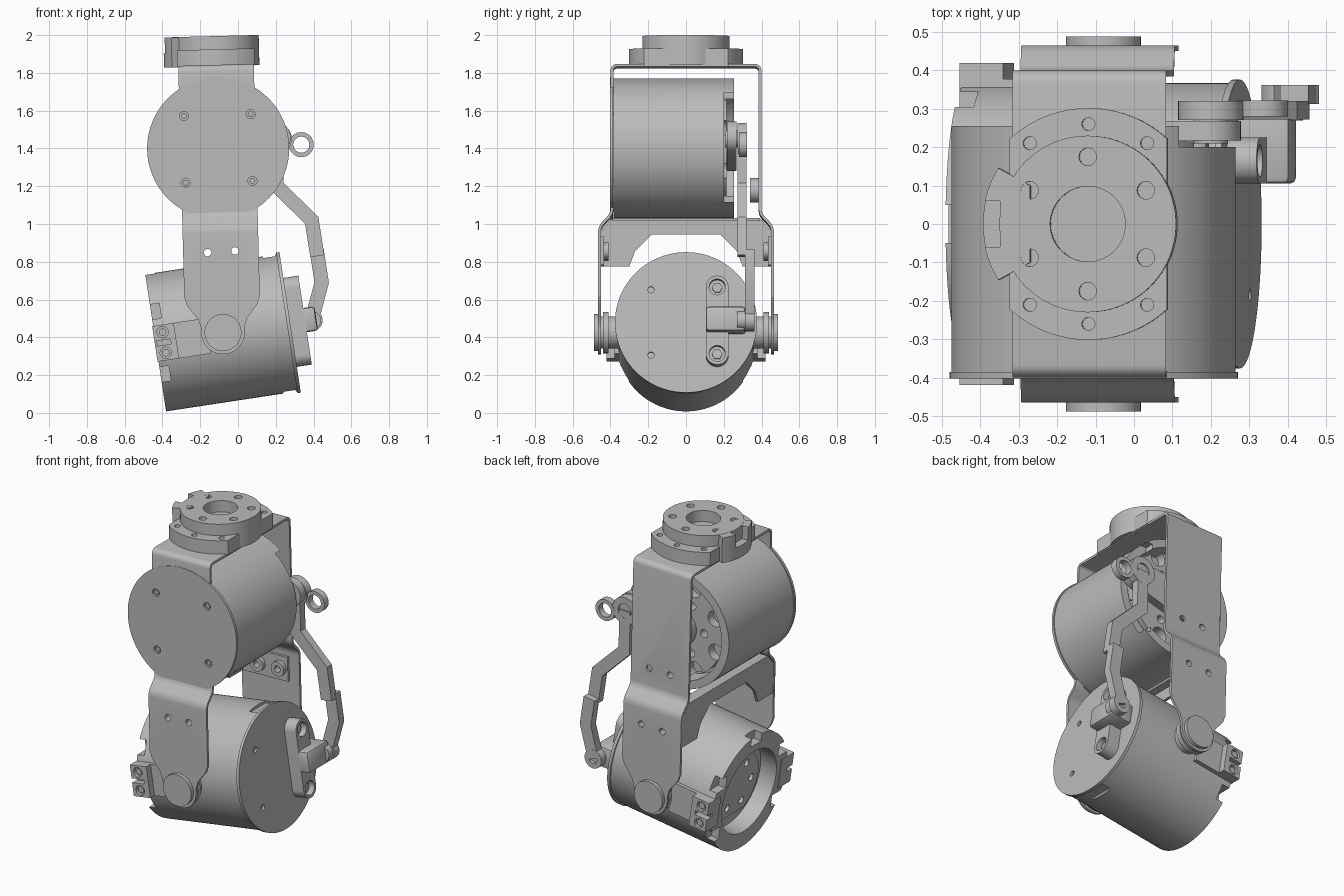
import bpy, bmesh
from math import radians, cos, sin, pi
from mathutils import Matrix, Vector

if "Cube" in bpy.data.objects:
    bpy.data.objects.remove(bpy.data.objects["Cube"], do_unlink=True)

GREY = bpy.data.materials.new("machined_grey")
GREY.use_nodes = True
GREY.diffuse_color = (0.5, 0.5, 0.5, 1)
GREY.node_tree.nodes["Principled BSDF"].inputs["Base Color"].default_value = (0.5, 0.5, 0.5, 1)

WORLD = Matrix()
UPPER = Matrix.Translation((-0.105, 0, 1.4)) @ Matrix.Rotation(radians(-1.5), 4, 'Y')
LOWER = Matrix.Translation((-0.08, 0, 0.425)) @ Matrix.Rotation(radians(-8.65), 4, 'Y')
frame = WORLD


def finish(name, bm):
    bmesh.ops.recalc_face_normals(bm, faces=bm.faces)
    bm.transform(frame)
    mesh = bpy.data.meshes.new(name)
    bm.to_mesh(mesh)
    bm.free()
    mesh.materials.append(GREY)
    ob = bpy.data.objects.new(name, mesh)
    bpy.context.collection.objects.link(ob)
    return ob


def prism(name, outline, axis, lo, hi):
    """Extrude a flat outline along x, y or z."""
    place = {'x': lambda a, b, t: (t, a, b), 'y': lambda a, b, t: (a, t, b),
             'z': lambda a, b, t: (a, b, t)}[axis]
    bm = bmesh.new()
    face = bm.faces.new([bm.verts.new(place(a, b, lo)) for a, b in outline])
    top = bmesh.ops.extrude_face_region(bm, geom=[face])["geom"]
    step = Vector(place(0, 0, hi - lo))
    bmesh.ops.translate(bm, vec=step, verts=[v for v in top if isinstance(v, bmesh.types.BMVert)])
    return finish(name, bm)


def arc(c, r, start, end, n=24):
    return [(c[0] + r * cos(radians(start + (end - start) * i / n)),
             c[1] + r * sin(radians(start + (end - start) * i / n))) for i in range(n + 1)]


def disc(name, c, r, axis, lo, hi, n=32):
    return prism(name, arc(c, r, 0, 360, n)[:-1], axis, lo, hi)


def box(name, x, y, z):
    return prism(name, [(x[0], y[0]), (x[1], y[0]), (x[1], y[1]), (x[0], y[1])], 'z', *z)


def path_outline(pts, width):
    """Offset a polyline to both sides to get a bar outline."""
    pts = [Vector(p) for p in pts]
    left, right = [], []
    for i, p in enumerate(pts):
        a = (p - pts[i - 1]).normalized() if i else None
        b = (pts[i + 1] - p).normalized() if i < len(pts) - 1 else None
        d = ((a or b) + (b or a)).normalized()
        n = Vector((-d.y, d.x)) * width / 2 / d.dot(a or b)
        left.append(p + n)
        right.append(p - n)
    return [tuple(p) for p in left + right[::-1]]


def apply_all(ob):
    bpy.context.view_layer.objects.active = ob
    for m in list(ob.modifiers):
        bpy.ops.object.modifier_apply(modifier=m.name)


def cut(ob, cutters):
    for c in cutters:
        m = ob.modifiers.new("cut", 'BOOLEAN')
        m.operation, m.solver, m.object = 'DIFFERENCE', 'EXACT', c
    apply_all(ob)
    for c in cutters:
        bpy.data.objects.remove(c, do_unlink=True)


def holes(centres, r, axis, lo, hi):
    return [disc("hole", c, r, axis, lo, hi, 16) for c in centres]


def polar(r, angles):
    return [(r * cos(radians(a)), r * sin(radians(a))) for a in angles]


# ---- Upper motor, bracket and flange ----
frame = UPPER
motor = disc("upper_motor", (0, 0), 0.37, 'y', -0.385, 0.255, 96)
cut(motor, [disc("recess", (0, 0), 0.32, 'y', 0.13, 0.3, 64),
            box("side_opening", (0.19, 0.5), (0.2, 0.3), (-0.29, 0.29))])
rotor = disc("upper_rotor", (0, 0), 0.3, 'y', 0.125, 0.215, 64)
cut(rotor, holes(polar(0.27, range(20, 380, 45)), 0.05, 'y', 0.16, 0.3)
    + holes(polar(0.17, range(0, 360, 60)), 0.025, 'y', 0.16, 0.3))
disc("rotor_hub", (0, 0), 0.11, 'y', 0.2, 0.25)
prism("horn_arm", arc((0, 0), 0.12, 100, 260) + arc((0.3, 0.05), 0.085, -80, 100), 'y', 0.218, 0.268)

front_plate = disc("front_plate", (0, 0), 0.376, 'y', -0.402, -0.386, 96)
screws = polar(0.25, (45, 135, 225, 315))
cut(front_plate, holes(screws, 0.024, 'y', -0.5, -0.388))
for s in screws:
    disc("front_screw", s, 0.016, 'y', -0.396, -0.385, 6)

# Folded strap over the top, stepping outwards at the bottom of both sides
side = [(0.458, -0.79), (0.458, -0.42), (0.392, -0.35), (0.392, 0.435)]
fold = [(-y, z) for y, z in side] + side[::-1]
bm = bmesh.new()
rows = [[bm.verts.new((x, y, z)) for x in (-0.2, 0.2)] for y, z in fold]
for a, b in zip(rows, rows[1:]):
    bm.faces.new((a[0], a[1], b[1], b[0]))
strap = finish("bracket_strap", bm)
bev = strap.modifiers.new("round_folds", 'BEVEL')
bev.width, bev.segments, bev.limit_method = 0.025, 4, 'ANGLE'
sol = strap.modifiers.new("sheet", 'SOLIDIFY')
sol.thickness, sol.offset = 0.015, 0
apply_all(strap)
bolts = [(-0.07, -0.55), (0.075, -0.545)]
rear_holes = [(-0.07, -0.22), (0.075, -0.22)]
cut(strap, holes(bolts, 0.02, 'y', -0.6, 0.6) + holes(rear_holes, 0.02, 'y', 0.3, 0.6)
    + holes(screws, 0.024, 'y', -0.5, -0.35))
washer = disc("strap_washer", rear_holes[0], 0.065, 'y', 0.34, 0.385)
cut(washer, holes(rear_holes[:1], 0.025, 'y', 0.3, 0.4))

# Tapered strap ends, pivot caps and mounting tabs on both sides
pivot = (0, -0.975)
for s, label in ((-1, "front"), (1, "rear")):
    prism(label + "_strap_end", [(-0.2, -0.785), (0.2, -0.785), (0.185, -0.83), (0.13, -0.9)]
          + arc(pivot, 0.115, 10, -190) + [(-0.13, -0.9), (-0.185, -0.83)],
          'y', *sorted((s * 0.4505, s * 0.4655)))
    disc(label + "_pivot_cap", pivot, 0.098, 'y', *sorted((s * 0.46, s * 0.488)), 40)
    disc(label + "_pivot_washer", pivot, 0.11, 'y', *sorted((s * 0.41, s * 0.44)), 40)
    disc(label + "_pivot_boss", pivot, 0.085, 'y', *sorted((s * 0.35, s * 0.455)), 40)
    tab = box(label + "_brace_tab", (-0.19, 0.13), sorted((s * 0.435, s * 0.45)), (-0.62, -0.47))
    cut(tab, holes(bolts, 0.02, 'y', -0.6, 0.6))
    for b in bolts:
        nut = disc(label + "_nut", b, 0.045, 'y', *sorted((s * 0.41, s * 0.436)))
        cut(nut, holes([b], 0.02, 'y', -0.6, 0.6))

# Cross brace between the strap legs
half = [(0.18, -0.45), (0.27, -0.54), (0.3, -0.62), (0.45, -0.62), (0.45, -0.43), (0.39, -0.365)]
prism("cross_brace", half + [(-y, z) for y, z in half[::-1]], 'x', -0.198, -0.18)
box("brace_flange", (-0.19, -0.13), (-0.39, 0.39), (-0.38, -0.366))

# Top flange: clipped base, round top with a key lug, bolt circles
base = disc("flange_base", (0, 0), 0.302, 'z', 0.435, 0.525, 96)
cut(base, [box("clip", x, (-1, 1), (0, 1)) for x in ((-1, -0.205), (0.205, 1))]
    + holes(polar(0.26, (90, 54, 126, 234, 306, 270)), 0.017, 'z', 0.46, 0.6))
lug = prism("key_lug", arc((0, 0), 0.275, 148, 212) + [(-0.15, -0.1), (-0.15, 0.1)], 'z', 0.435, 0.594)
cut(lug, [box("key_slot", (-0.4, -0.228), (-0.06, 0.06), (0.51, 0.7))])
top = disc("flange_top", (0, 0), 0.23, 'z', 0.436, 0.595, 96)
cut(top, [disc("bore", (0, 0), 0.098, 'z', 0.5, 0.7, 48)]
    + holes(polar(0.175, range(30, 390, 60)), 0.023, 'z', 0.5, 0.7))

# ---- Lower motor, tilted on the pivots ----
frame = LOWER
body = disc("lower_motor", (0, 0), 0.367, 'x', -0.36, 0.343, 96)
cutters = [disc("recess", (0, 0), 0.265, 'x', -0.4, -0.25, 64)]
for a in (28, 90, 152, 209, 331):
    y, z = polar(0.35, [a])[0]
    cutters.append(box("rim_notch", (-0.4, -0.31), (y - 0.05, y + 0.05), (z - 0.04, z + 0.04)))
for s in (-1, 1):
    cutters.append(box("edge_slot", (0.27, 0.335), (-0.08, 0.08), sorted((s * 0.35, s * 0.4))))
cut(body, cutters)
face = prism("lower_rotor", arc((0, 0), 0.21, -60, 240, 48), 'x', -0.275, -0.24)
cut(face, holes(polar(0.14, range(0, 360, 60)), 0.022, 'x', -0.3, -0.255))

end = disc("end_cover", (0, 0), 0.376, 'x', 0.342, 0.36, 96)
cut(end, holes([(-0.185, 0.175), (-0.185, -0.175)], 0.017, 'x', 0.345, 0.4))

# Side pads with screw lugs at the open end
for s, label in ((-1, "front"), (1, "rear")):
    box(label + "_side_pad", (-0.355, -0.08), sorted((s * 0.3, s * 0.378)), (-0.1, 0.09))
    lugs = box(label + "_screw_lugs", (-0.365, -0.25), sorted((s * 0.3, s * 0.42)), (-0.1, 0.09))
    spots = [(-0.315, 0.05), (-0.315, -0.06)]
    cut(lugs, holes(spots, 0.03, 'y', *sorted((s * 0.4, s * 0.5)))
        + [box("lug_gap", (-0.4, -0.28), sorted((s * 0.37, s * 0.5)), (-0.018, 0.008))])
    for p in spots:
        disc(label + "_lug_screw", p, 0.02, 'y', *sorted((s * 0.38, s * 0.412)), 12)

# Link mount on the end cover
mount = prism("link_mount", arc((0.165, 0.178), 0.06, 0, 180) + arc((0.165, -0.178), 0.06, 180, 360),
              'x', 0.355, 0.44)
spots = [(0.165, 0.178), (0.165, -0.178)]
cut(mount, holes(spots, 0.043, 'x', 0.4, 0.5))
for p in spots:
    disc("mount_screw", p, 0.028, 'x', 0.39, 0.415, 6)
arm = box("mount_arm", (0.36, 0.5), (0.105, 0.315), (-0.065, 0.065))
bev = arm.modifiers.new("soft_edges", 'BEVEL')
bev.width, bev.segments = 0.015, 2
apply_all(arm)

# ---- Connecting link ----
frame = WORLD
prism("upper_link", path_outline([(0.2, 1.45), (0.205, 1.2), (0.39, 1.02), (0.42, 0.83)], 0.075),
      'y', 0.272, 0.32)
prism("lower_link", path_outline([(0.417, 0.86), (0.443, 0.69), (0.39, 0.49)], 0.075), 'y', 0.312, 0.362)
eyes = (("upper_link_eye", (0.2, 1.45), 0.085, 0.045, 0.2715, 0.3205),
        ("lower_link_eye", (0.39, 0.49), 0.058, 0.028, 0.3115, 0.3625),
        ("bearing_ring", (0.335, 1.42), 0.066, 0.043, 0.28, 0.322))
for name, c, r, bore, lo, hi in eyes:
    eye = disc(name, c, r, 'y', lo, hi, 40)
    cut(eye, holes([c], bore, 'y', lo + (0.03 if "link" in name else -0.1), hi + 0.1))
disc("upper_joint_pin", (0.2, 1.45), 0.045, 'y', 0.21, 0.31)
disc("lower_joint_pin", (0.39, 0.49), 0.05, 'y', 0.27, 0.32)

# Smooth round sides, keep crisp edges
bpy.ops.object.select_all(action='DESELECT')
for ob in bpy.context.collection.objects:
    if ob.type == 'MESH' and GREY.name in ob.data.materials:
        ob.select_set(True)
        bpy.context.view_layer.objects.active = ob
bpy.ops.object.shade_smooth_by_angle(angle=radians(30))
